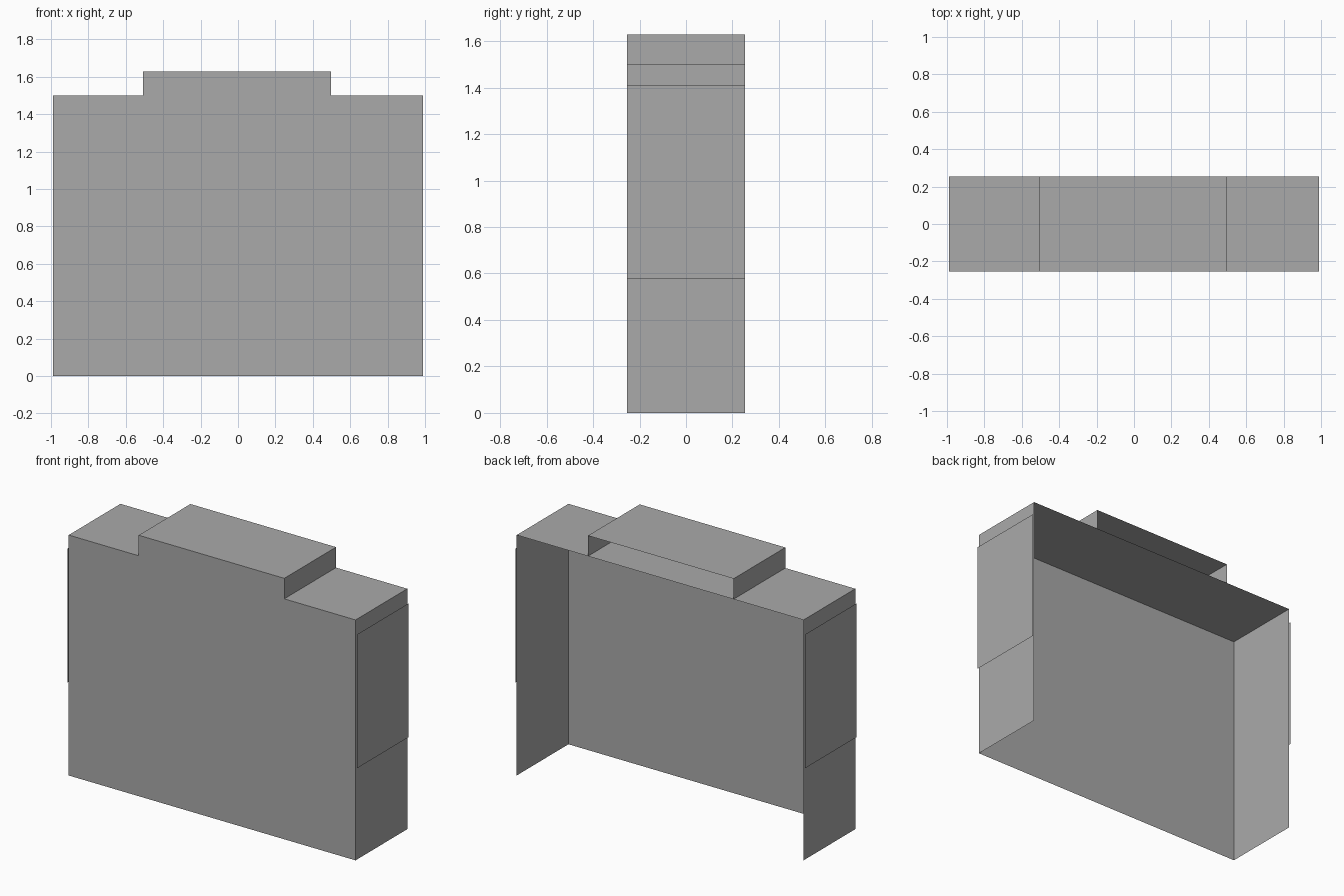
import bpy

if "Cube" in bpy.data.objects:
    bpy.data.objects.remove(bpy.data.objects["Cube"])

W, D, H = 0.99, 0.255, 1.5          # half width, half depth, shoulder height
L, R, TOP = -0.507, 0.498, 1.628    # raised block extents

mat = bpy.data.materials.new("plain grey")
mat.diffuse_color = (0.40, 0.40, 0.40, 1)
mat.use_nodes = True
mat.node_tree.nodes["Principled BSDF"].inputs["Base Color"].default_value = mat.diffuse_color


def sheet_object(name, faces):
    """Make an object from a list of polygons, each a list of corner points."""
    verts, index, polys = [], {}, []
    for face in faces:
        for p in face:
            if p not in index:
                index[p] = len(verts)
                verts.append(p)
        polys.append([index[p] for p in face])
    mesh = bpy.data.meshes.new(name)
    mesh.from_pydata(verts, [], polys)
    mesh.materials.append(mat)
    mesh.update()
    obj = bpy.data.objects.new(name, mesh)
    bpy.context.collection.objects.link(obj)
    return obj


def strip(a, b):
    """Quad running front to back along the profile segment a-b (x, z)."""
    return [(a[0], -D, a[1]), (a[0], D, a[1]), (b[0], D, b[1]), (b[0], -D, b[1])]


# Stepped outline, from lower left over the top to lower right
outline = [(-W, 0), (-W, H), (L, H), (L, TOP), (R, TOP), (R, H), (W, H), (W, 0)]

# Front wall
sheet_object("front_panel", [[(x, -D, z) for x, z in reversed(outline)]])

# Sides, shoulders and raised block; back and bottom stay open
casing = [strip(a, b)[::-1] for a, b in zip(outline, outline[1:])]
casing.append(strip((L, H), (R, H))[::-1])   # deck below the raised block
for f in casing:
    f.reverse()
shell = sheet_object("outer_casing", casing)

# Thin side panels just off the casing
sheet_object("left_side_panel", [strip((-1, 0.577), (-1, 1.412))])
sheet_object("right_side_panel", [strip((1, 1.412), (1, 0.577))])
